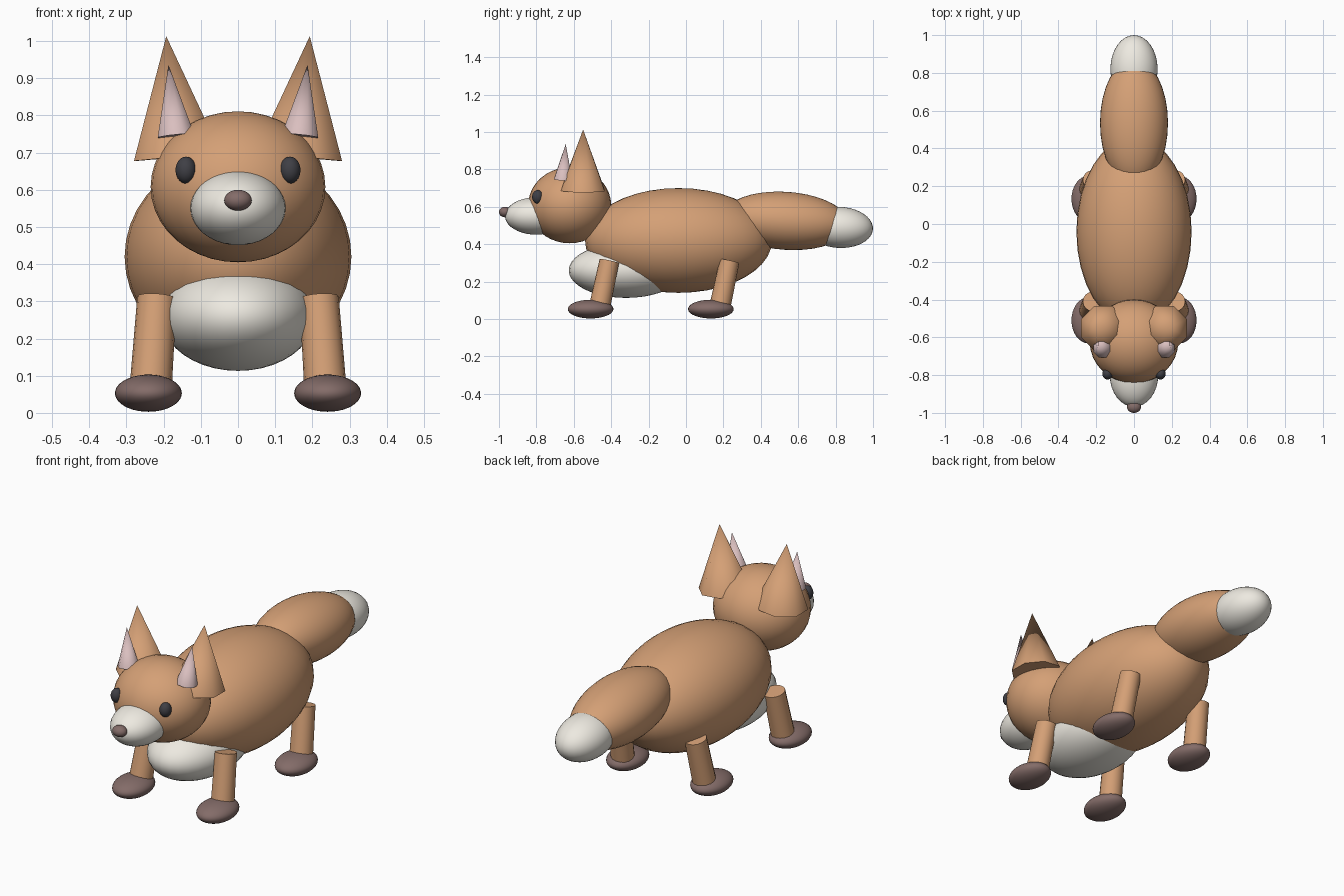
import bpy, math
from mathutils import Vector

if "Cube" in bpy.data.objects:
    bpy.data.objects.remove(bpy.data.objects["Cube"])


def material(name, rgb):
    m = bpy.data.materials.new(name)
    m.diffuse_color = (*rgb, 1)
    m.use_nodes = True
    m.node_tree.nodes["Principled BSDF"].inputs["Base Color"].default_value = m.diffuse_color
    return m


FUR = material("fur", (0.66, 0.35, 0.18))
WHITE = material("white_fur", (0.85, 0.82, 0.75))
DARK = material("paw_brown", (0.23, 0.15, 0.14))
PINK = material("ear_pink", (0.70, 0.52, 0.52))
BLACK = material("eye_black", (0.05, 0.05, 0.06))


def finish(name, mat):
    o = bpy.context.object
    o.name = name
    o.data.materials.append(mat)
    bpy.ops.object.shade_smooth_by_angle(angle=math.radians(60))
    return o


def ball(name, loc, radii, mat, tilt=0.0):
    bpy.ops.mesh.primitive_uv_sphere_add(segments=32, ring_count=20, location=loc,
                                         rotation=(tilt, 0, 0))
    bpy.context.object.scale = radii
    return finish(name, mat)


def cone(name, base, tip, r1, r2, sides, mat, turn=0.0):
    base, tip = Vector(base), Vector(tip)
    axis = tip - base
    bpy.ops.mesh.primitive_cone_add(vertices=sides, radius1=r1, radius2=r2,
                                    depth=axis.length, location=(base + tip) / 2)
    o = bpy.context.object
    tilt = Vector((0, 0, 1)).rotation_difference(axis).to_matrix()
    spin = Vector((1, 0, 0)).rotation_difference(
        Vector((math.cos(turn), math.sin(turn), 0))).to_matrix()
    o.rotation_euler = (tilt @ spin).to_euler()
    return finish(name, mat)


# Torso, chest and tail
ball("body", (0, -0.04, 0.42), (0.305, 0.50, 0.28), FUR)
ball("chest", (0, -0.32, 0.26), (0.207, 0.307, 0.147), WHITE)
ball("tail", (0, 0.535, 0.525), (0.18, 0.34, 0.155), FUR, -0.07)
ball("tail_tip", (0, 0.82, 0.49), (0.125, 0.18, 0.11), WHITE, -0.05)

# Head, muzzle and nose
ball("head", (0, -0.622, 0.608), (0.235, 0.222, 0.203), FUR)
ball("muzzle", (0, -0.80, 0.551), (0.128, 0.168, 0.10), WHITE)
ball("nose", (0, -0.968, 0.572), (0.037, 0.032, 0.028), DARK)

for side, s in (("left", 1), ("right", -1)):
    # Eyes and ears
    ball("eye_" + side, (s * 0.14, -0.793, 0.653), (0.028, 0.03, 0.036), BLACK)
    cone("ear_" + side, (s * 0.163, -0.552, 0.688), (s * 0.193, -0.55, 1.013),
         0.127, 0, 8, FUR, math.pi / 8)
    cone("inner_ear_" + side, (s * 0.167, -0.657, 0.745), (s * 0.187, -0.643, 0.936),
         0.053, 0, 8, PINK, math.pi / 8)
    # Legs and paws
    for end, y in (("front", -0.41), ("back", 0.233)):
        cone(f"{end}_leg_{side}", (s * 0.236, y - 0.055, 0.05), (s * 0.218, y, 0.31),
             0.057, 0.053, 16, FUR)
        ball(f"{end}_paw_{side}", (s * 0.241, y - 0.10, 0.053), (0.09, 0.122, 0.05), DARK)
